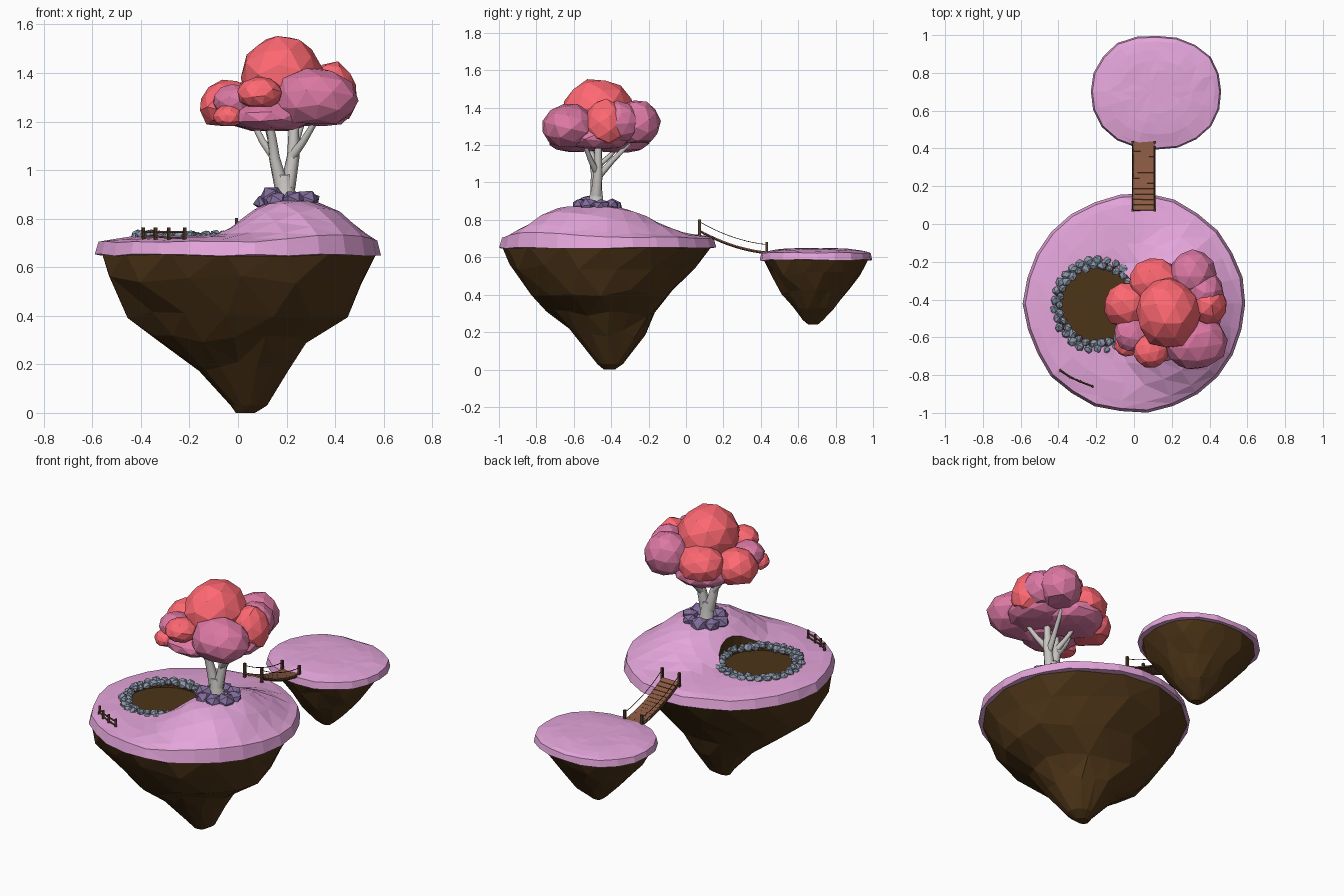
import bpy, bmesh, math, random
from mathutils import Vector, Matrix

if "Cube" in bpy.data.objects:
    bpy.data.objects.remove(bpy.data.objects["Cube"])

random.seed(4)
TAU = 2 * math.pi


def material(name, r, g, b):
    m = bpy.data.materials.new(name)
    m.diffuse_color = (r, g, b, 1)
    m.use_nodes = True
    m.node_tree.nodes["Principled BSDF"].inputs["Base Color"].default_value = m.diffuse_color
    return m


GRASS = material("pink_grass", .78, .38, .71)
EARTH = material("brown_earth", .075, .035, .009)
RED = material("red_leaves", 1, .14, .17)
PINK = material("pink_leaves", .72, .19, .37)
BARK = material("pale_bark", .58, .56, .54)
PURPLE = material("purple_stone", .22, .15, .33)
STONE = material("blue_grey_stone", .26, .31, .40)
WOOD = material("wood", .25, .10, .055)
DARK = material("dark_wood", .09, .045, .025)


def finish(name, bm, mat):
    bmesh.ops.recalc_face_normals(bm, faces=bm.faces)
    me = bpy.data.meshes.new(name)
    bm.to_mesh(me)
    bm.free()
    me.materials.append(mat)
    ob = bpy.data.objects.new(name, me)
    bpy.context.collection.objects.link(ob)
    return ob


def loft(name, rings, mat):
    """Closed low-poly skin through rings of equal point count."""
    bm = bmesh.new()
    vs = [[bm.verts.new(p) for p in ring] for ring in rings]
    n = len(vs[0])
    for a, b in zip(vs, vs[1:]):
        for i in range(n):
            j = (i + 1) % n
            bm.faces.new((a[i], a[j], b[j], b[i]))
    bm.faces.new(vs[0])
    bm.faces.new(vs[-1])
    bmesh.ops.triangulate(bm, faces=bm.faces)
    return finish(name, bm, mat)


def swell(a, square, lean):
    """Outline factor: squarer corners, bulging towards the +x+y diagonal."""
    return 1 + square * abs(math.sin(2 * a)) + lean * math.cos(a - math.pi / 4)


def rock_body(name, rows, n, mat, square=0.0, lean=0.0):
    """Tapering underside; rows are z, cx, cy, rx, ry."""
    rings = []
    for k, (z, cx, cy, rx, ry) in enumerate(rows):
        loose = 0 < k < len(rows) - 2
        ring = []
        for i in range(n):
            a = TAU * (i + .35 * (k % 2)) / n
            s = random.uniform(.95, 1.04) if loose else 1
            s *= swell(a, square, lean)
            dz = random.uniform(-.02, .02) if loose else 0
            ring.append((cx + rx * s * math.cos(a), cy + ry * s * math.sin(a), z + dz))
        rings.append(ring)
    return loft(name, rings, mat)


def grass_cap(name, cx, cy, rx, ry, zbot, height, n, square=0.0, lean=0.0):
    """Turf slab whose top follows height(x, y, t)."""
    edge = [random.uniform(.985, 1.01) * swell(TAU * i / n, square, lean) for i in range(n)]
    rings = []
    for k, t in enumerate((1, .975, .9, .74, .55, .38, .2, .08)):
        ring = []
        for i in range(n):
            a = TAU * i / n
            x, y = cx + rx * t * edge[i] * math.cos(a), cy + ry * t * edge[i] * math.sin(a)
            dz = random.uniform(-.004, .004) * t
            ring.append((x, y, zbot + dz if k == 0 else height(x, y, t) + dz))
        rings.append(ring)
    return loft(name, rings, GRASS)


def boulders(name, specs, mat, sub=1, rough=.12, flat=1.0):
    """Faceted lumps; specs are (centre, radii)."""
    bm = bmesh.new()
    for c, r in specs:
        new = bmesh.ops.create_icosphere(bm, subdivisions=sub, radius=1)["verts"]
        rot = Matrix.Rotation(random.uniform(0, TAU), 3, Vector((random.random(), random.random(), 1)))
        for v in new:
            p = rot @ v.co * random.uniform(1 - rough, 1 + rough * .5)
            p.z = max(p.z, -flat)
            v.co = Vector((c[i] + p[i] * r[i] for i in range(3)))
    return finish(name, bm, mat)


def boxes(name, specs, mat):
    """specs are (centre, size, x tilt, z turn)."""
    bm = bmesh.new()
    for c, s, tilt, turn in specs:
        m = (Matrix.Translation(c) @ Matrix.Rotation(turn, 4, 'Z') @ Matrix.Rotation(tilt, 4, 'X')
             @ Matrix.Diagonal((*s, 1)))
        bmesh.ops.create_cube(bm, size=1, matrix=m)
    return finish(name, bm, mat)


def tubes(name, paths, mat):
    """Each path is a list of (x, y, z, radius)."""
    cu = bpy.data.curves.new(name, 'CURVE')
    cu.dimensions, cu.bevel_depth, cu.bevel_resolution, cu.use_fill_caps = '3D', 1, 1, True
    for path in paths:
        sp = cu.splines.new('POLY')
        sp.points.add(len(path) - 1)
        for p, q in zip(sp.points, path):
            p.co, p.radius = (*q[:3], 1), q[3]
    cu.materials.append(mat)
    ob = bpy.data.objects.new(name, cu)
    bpy.context.collection.objects.link(ob)
    return ob


# Main island: underside and hilly turf
def hill(x, y, t=None):
    if t is None:
        t = math.hypot(x, y + .42) / .58
    dy = y + .53
    d = math.hypot((x - .24) / .37, dy / (.5 if dy < 0 else .6))
    d = min(1, max(0, (d - .2) / .8))
    return .73 - .03 * t ** 6 + .0715 * (1 + math.cos(math.pi * d))


rock_body("main_island_rock", [
    (.665, 0, -.422, .575, .568), (.55, -.01, -.442, .54, .495), (.41, 0, -.456, .455, .375),
    (.30, -.03, -.45, .33, .287), (.19, .02, -.42, .19, .20),
    (.03, .045, -.405, .075, .07), (0, .03, -.41, .04, .03)], 15, EARTH)
turf = grass_cap("main_island_grass", 0, -.422, .59, .58, .65, hill, 26, 0, .01)

# Pond basin cut into the turf and the foot of the hill
bm = bmesh.new()
bmesh.ops.create_cone(bm, cap_ends=True, segments=24, radius1=.22, radius2=.24, depth=.3,
                      matrix=Matrix.Translation((-.195, -.43, .845)))
cutter = finish("pond_cutter", bm, EARTH)
cutter.hide_render = True
mod = turf.modifiers.new("pond", 'BOOLEAN')
mod.operation, mod.solver, mod.object = 'DIFFERENCE', 'EXACT', cutter
mod.material_mode = 'TRANSFER'
bpy.context.view_layer.objects.active = turf
bpy.ops.object.modifier_apply(modifier=mod.name)
bpy.data.objects.remove(cutter)

# Stones round the pond
ring = []
for i in range(60):
    a = TAU * i / 60
    rad = .213 + (.016 if i % 2 else -.012) + random.uniform(-.005, .005)
    s = random.uniform(.022, .03)
    ring.append(((-.192 + rad * math.cos(a), -.428 + rad * 1.03 * math.sin(a),
                  .728 + random.uniform(-.006, .006)), (s, s, s * .85)))
boulders("pond_stones", ring, STONE, rough=.2)

# Small island
rock_body("small_island_rock", [
    (.605, .12, .70, .328, .29), (.52, .12, .70, .28, .245), (.42, .12, .695, .205, .182),
    (.33, .12, .685, .128, .118), (.265, .12, .68, .06, .055), (.24, .12, .68, .03, .025)],
    14, EARTH, .04, -.025)
grass_cap("small_island_grass", .122, .702, .342, .302, .585,
          lambda x, y, t: .648 - .028 * t ** 4, 20, .045, -.025)

# Tree trunk and branches
tubes("tree_trunk", [
    [(.195, -.48, .84, .058), (.195, -.48, .89, .045), (.19, -.48, .98, .034)],
    [(.18, -.48, .93, .032), (.15, -.485, 1.05, .024), (.14, -.50, 1.13, .02), (.12, -.53, 1.24, .015)],
    [(.205, -.48, .93, .032), (.228, -.47, 1.06, .026), (.23, -.47, 1.16, .022), (.24, -.46, 1.28, .016)],
    [(.15, -.48, 1.05, .02), (.10, -.48, 1.12, .016), (.05, -.47, 1.22, .012)],
    [(.225, -.48, 1.06, .02), (.27, -.51, 1.12, .015), (.33, -.55, 1.22, .011)],
    [(.22, -.47, 1.03, .02), (.24, -.39, 1.12, .015), (.27, -.30, 1.21, .011)],
    [(.15, -.48, 1.08, .017), (.13, -.41, 1.14, .013), (.11, -.34, 1.22, .01)]], BARK)

# Leaf clumps
boulders("red_leaf_clumps", [
    ((.18, -.47, 1.395), (.172, .19, .165)), ((-.035, -.43, 1.265), (.13, .125, .11)),
    ((.385, -.43, 1.31), (.11, .115, .14)), ((.09, -.67, 1.315), (.095, .095, .072)),
    ((.11, -.305, 1.29), (.14, .13, .115)), ((-.04, -.64, 1.22), (.065, .065, .05))],
    RED, sub=2, rough=.06, flat=.75)
boulders("pink_leaf_clumps", [
    ((.31, -.265, 1.315), (.13, .13, .13)), ((.32, -.625, 1.295), (.178, .15, .13)),
    ((-.015, -.58, 1.28), (.09, .10, .075)), ((.13, -.36, 1.225), (.175, .175, .08)),
    ((.13, -.585, 1.22), (.175, .155, .07)), ((.37, -.36, 1.32), (.105, .12, .12)),
    ((.31, -.465, 1.245), (.16, .18, .08))], PINK, sub=2, rough=.06, flat=.8)

# Purple boulders round the trunk
base = []
for i in range(8):
    a = TAU * (i + .3) / 8
    s = random.uniform(.046, .058)
    x, y = .205 + .088 * math.cos(a), -.475 + .088 * math.sin(a)
    base.append(((x, y, hill(x, y) + .004), (s, s, s * .75)))
base.append(((.14, -.52, .885), (.055, .055, .052)))
boulders("tree_base_rocks", base, PURPLE)

# Rope bridge: sagging planks, posts and hand ropes
def sag(y):
    t = (y - .07) / .37
    return .744 - .118 * t - .085 * t * (1 - t)


planks = []
for i in range(13):
    y = .085 + .0285 * i
    slope = math.atan((sag(y + .01) - sag(y - .01)) / .02)
    planks.append(((.052, y, sag(y)), (.108, .0285, .009), slope, random.uniform(-.015, .015)))
boxes("bridge_planks", planks, WOOD)
boxes("bridge_posts", [((x, y, z), (.014, .014, h), 0, 0) for x in (-.006, .11)
                       for y, z, h in ((.072, .76, .085), (.432, .645, .075))], DARK)
ropes = []
for x in (-.006, .11):
    for z0, z1, dip, r in ((.79, .668, .085, .002), (.738, .62, .085, .004)):
        ropes.append([(x, .072 + .36 * k / 10,
                       z0 + (z1 - z0) * k / 10 - dip * k / 10 * (1 - k / 10), r) for k in range(11)])
tubes("bridge_ropes", ropes, DARK)

# Little fence on the front left edge
spots = [(-.39, -.775), (-.34, -.81), (-.285, -.835), (-.22, -.86)]
boxes("fence_posts", [((x, y, .732), (.012, .012, .062), random.uniform(-.08, .08), .4)
                      for x, y in spots], DARK)
tubes("fence_rails", [[(x, y, z + random.uniform(-.004, .004), .0045) for x, y in spots]
                      for z in (.725, .745)], DARK)
